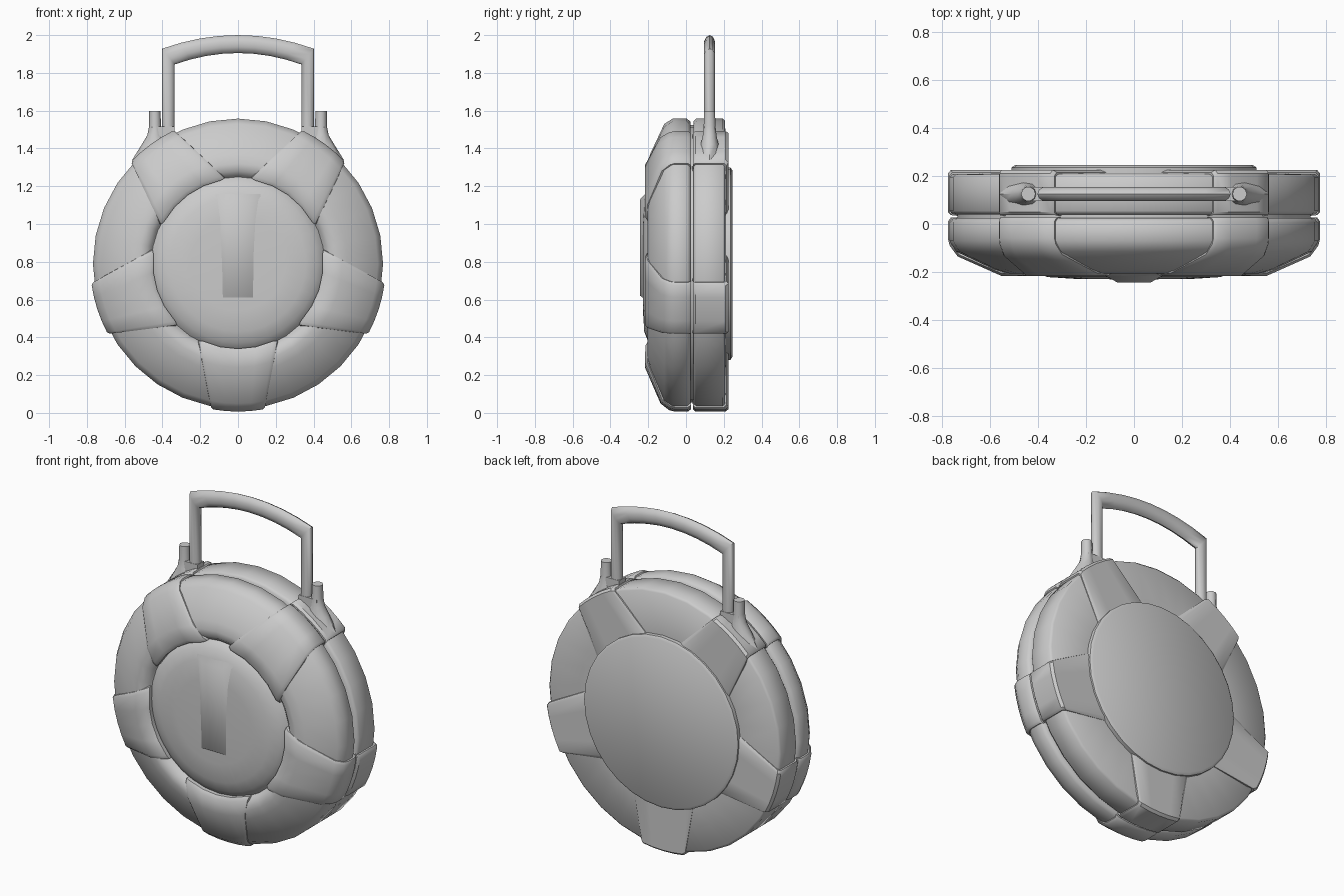
import bpy, bmesh
from math import sin, cos, pi, radians, hypot
from mathutils import Vector

cube = bpy.data.objects.get("Cube")
if cube:
    bpy.data.objects.remove(cube, do_unlink=True)

CZ = 0.79      # height of the round case centre
SEGS = 32

grey = bpy.data.materials.new("plain grey")
grey.use_nodes = True
GREY = (0.6, 0.6, 0.6, 1)
grey.diffuse_color = GREY
grey.node_tree.nodes["Principled BSDF"].inputs["Base Color"].default_value = GREY


def finish(bm, name, angle=40):
    bmesh.ops.remove_doubles(bm, verts=bm.verts, dist=1e-5)
    bmesh.ops.recalc_face_normals(bm, faces=bm.faces)
    mesh = bpy.data.meshes.new(name)
    bm.to_mesh(mesh)
    bm.free()
    obj = bpy.data.objects.new(name, mesh)
    bpy.context.collection.objects.link(obj)
    mesh.materials.append(grey)
    bpy.ops.object.select_all(action='DESELECT')
    obj.select_set(True)
    bpy.context.view_layer.objects.active = obj
    bpy.ops.object.shade_smooth_by_angle(angle=radians(angle))
    return obj


def skin(bm, rows, closed=False):
    """Join rows of points with quads."""
    vs = [[bm.verts.new(p) for p in row] for row in rows]
    pairs = list(zip(vs, vs[1:])) + ([(vs[-1], vs[0])] if closed else [])
    for a, b in pairs:
        for i in range(len(a) - 1):
            bm.faces.new((a[i], a[i + 1], b[i + 1], b[i]))
    return vs


def polar(r, a, y):
    return Vector((r * cos(a), y, CZ + r * sin(a)))


def turned(name, profile, angle=40):
    """Revolve a (radius, y) profile about the front-back axis; cap both ends."""
    bm = bmesh.new()
    vs = skin(bm, [[polar(r, 2 * pi * i / SEGS, y) for r, y in profile]
                   for i in range(SEGS)], closed=True)
    for end in (0, -1):
        bm.faces.new([row[end] for row in vs])
    return finish(bm, name, angle)


def pad(name, profile, angle):
    """Curved tapering grip wrapped over the rim, with rounded sides."""
    columns = [(-1, .3), (-1, .05), (-.9, 0), (-.45, 0), (0, 0),
               (.45, 0), (.9, 0), (1, .05), (1, .3)]
    r0, r1 = 0.46, 0.785
    rows = []
    for t, sink in columns:
        row = []
        for r, y in profile:
            half = 0.21 + (0.145 - 0.21) * (r - r0) / (r1 - r0)
            a = angle + t * half / r
            row.append(polar(r + sink * (0.6 - r), a, y * (1 - sink) + 0.02 * sink))
        rows.append(row)
    bm = bmesh.new()
    vs = skin(bm, rows)
    bm.faces.new(vs[0])
    bm.faces.new(vs[-1])
    return finish(bm, name)


# Case halves, joined by a narrow core
turned("front_case", [(.70, .025), (.75, .025), (.768, .005), (.768, -.07), (.74, -.115),
                      (.58, -.19), (.53, -.205), (.49, -.2), (.465, -.175), (.45, -.15)], 60)
turned("seam_core", [(.735, .0), (.735, .07)])
turned("back_case", [(.72, .04), (.755, .04), (.768, .055), (.768, .195), (.755, .207),
                     (.5, .212)], 100)
turned("back_disc", [(.51, .2), (.51, .235), (.495, .245)], 50)
turned("front_dome", [(.47, -.15), (.455, -.172), (.42, -.198), (.36, -.221), (.25, -.228),
                      (.1, -.23)], 60)

# Five grips on each half
front_profile = [(.45, -.15), (.45, -.2), (.47, -.215), (.55, -.217), (.74, -.135),
                 (.775, -.09), (.783, -.06), (.783, .01), (.77, .027), (.7, .027)]
back_profile = [(.7, .037), (.77, .037), (.783, .05), (.783, .21), (.77, .225), (.46, .225)]
for i in range(5):
    direction = -pi / 2 + i * 2 * pi / 5
    pad(f"front_grip_{i + 1}", front_profile, direction)
    pad(f"back_grip_{i + 1}", back_profile, direction)

# Raised centre ridge on the dome
bm = bmesh.new()
base = [(-.1, .6), (.1, .6), (.12, 1.16), (-.12, 1.16)]
top = [(-.06, .62), (.06, .62), (.07, 1.13), (-.07, 1.13)]
lo = [bm.verts.new((x, -.215, z)) for x, z in base]
hi = [bm.verts.new((x, -.243, z)) for x, z in top]
bm.faces.new(hi)
for i in range(4):
    j = (i + 1) % 4
    bm.faces.new((lo[i], lo[j], hi[j], hi[i]))
finish(bm, "dome_ridge", 60)

# Arched carrying handle with mitred corners: (outer point, inner point) stations
HY = 0.125
arch = [k / 4 for k in range(-4, 5)]
stations = [((-.402, 1.515), (-.335, 1.5))]
for t in arch:
    stations.append(((.402 * t, 2 - .072 * t * t), (.335 * t, 1.905 - .06 * t * t)))
stations.append(((.402, 1.515), (.335, 1.5)))
rows = []
for (xo, zo), (xi, zi) in stations:
    ring = []
    for k in range(10):
        a = 2 * pi * k / 10
        u = 0.5 + 0.5 * cos(a)
        ring.append((xi + (xo - xi) * u, HY + 0.03 * sin(a), zi + (zo - zi) * u))
    rows.append(ring + ring[:1])
bm = bmesh.new()
vs = skin(bm, rows)
for end in (vs[0], vs[-1]):
    bm.faces.new(end[:-1])
finish(bm, "carry_handle", 50)

# Handle posts with flared feet, one per side
for side, label in ((1, "left"), (-1, "right")):
    bm = bmesh.new()
    rows = []
    for x0, x1, depth, z in ((.33, .56, .06, 1.34), (.37, .51, .05, 1.42), (.4, .48, .038, 1.47),
                             (.408, .47, .033, 1.52), (.41, .47, .03, 1.598)):
        ring = []
        for k in range(10):
            a = 2 * pi * k / 10
            ring.append((side * ((x0 + x1) / 2 + (x1 - x0) / 2 * cos(a)),
                         HY + depth * sin(a), z))
        rows.append(ring + ring[:1])
    vs = skin(bm, rows)
    bm.faces.new(vs[-1][:-1])
    bm.faces.new(vs[0][:-1])
    finish(bm, f"{label}_handle_post", 50)
    # Socket plate between post and handle leg
    bm = bmesh.new()
    bmesh.ops.create_cube(bm, size=1)
    for v in bm.verts:
        v.co = Vector((side * (.395 + v.co.x * .12), HY + v.co.y * .06, 1.47 + v.co.z * .09))
    finish(bm, f"{label}_handle_socket", 30)
